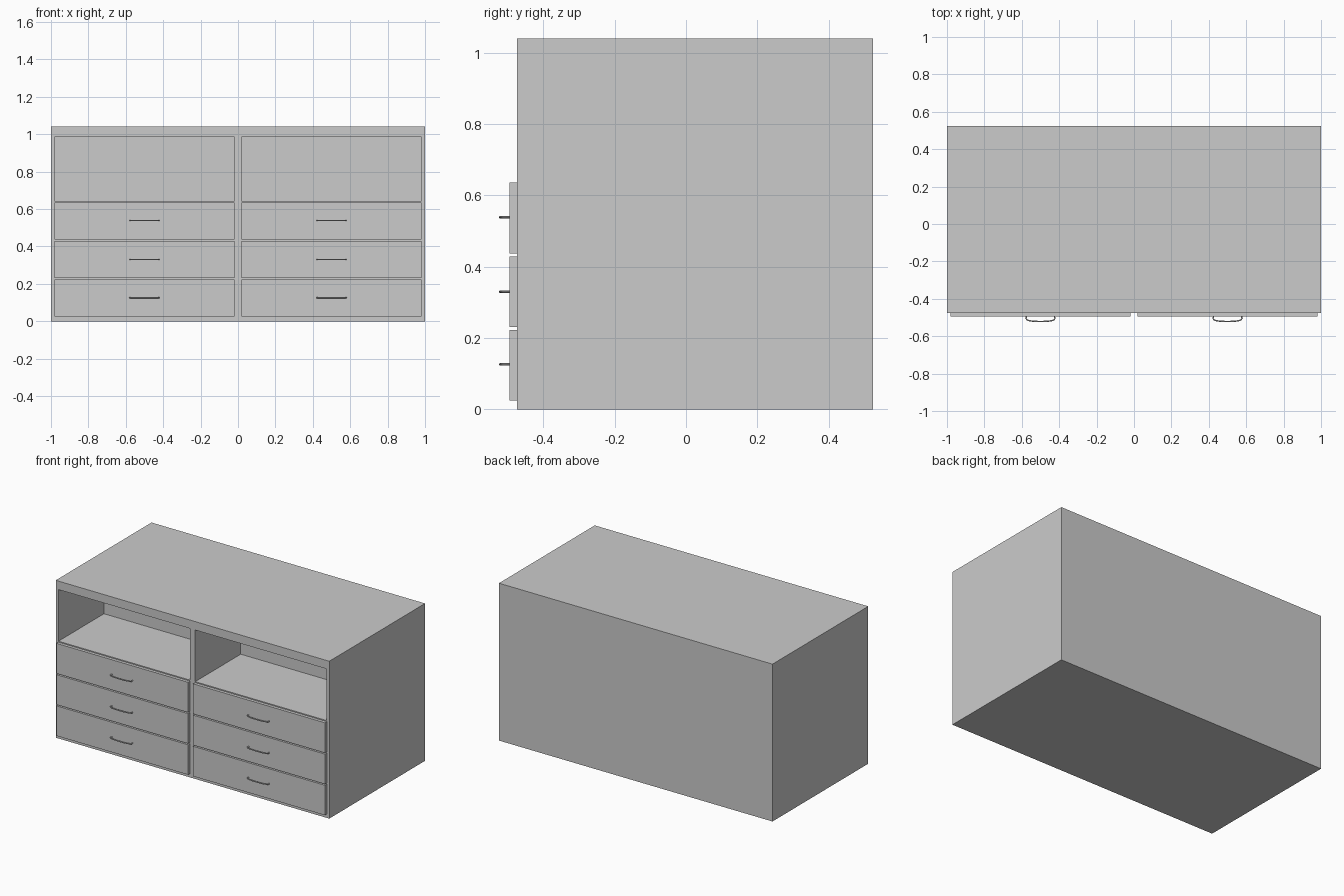
import bpy

if "Cube" in bpy.data.objects:
    bpy.data.objects.remove(bpy.data.objects["Cube"])

FRONT = -0.475          # front plane of the cabinet body
DRAWER_FRONT = -0.495


def box(name, lo, hi):
    bpy.ops.mesh.primitive_cube_add(size=1, location=[(a + b) / 2 for a, b in zip(lo, hi)])
    ob = bpy.context.object
    ob.name = name
    ob.scale = [b - a for a, b in zip(lo, hi)]
    bpy.ops.object.transform_apply(location=False, rotation=False, scale=True)
    return ob


def handle(name, x, z):
    # bowed pull with rounded ends, swept with a thin round section
    pts = [(-0.074, 0.002), (-0.078, -0.009), (-0.072, -0.018), (-0.055, -0.023),
           (-0.028, -0.0257), (0, -0.0263)]
    pts += [(-px, py) for px, py in reversed(pts[:-1])]
    cu = bpy.data.curves.new(name, 'CURVE')
    cu.dimensions = '3D'
    cu.bevel_depth = 0.0037
    cu.bevel_resolution = 2
    cu.use_fill_caps = True
    sp = cu.splines.new('POLY')
    sp.points.add(len(pts) - 1)
    for p, (px, py) in zip(sp.points, pts):
        p.co = (x + px, DRAWER_FRONT + py, z, 1)
    ob = bpy.data.objects.new(name, cu)
    bpy.context.collection.objects.link(ob)
    bpy.ops.object.select_all(action='DESELECT')
    ob.select_set(True)
    bpy.context.view_layer.objects.active = ob
    bpy.ops.object.convert(target='MESH')
    bpy.ops.object.shade_smooth_by_angle()


# Cabinet body with two open niches cut in the top row
body = box("cabinet_body", (-1, FRONT, 0), (1, 0.525, 1.04))
for side, s in (("left", -1), ("right", 1)):
    x0, x1 = sorted((s * 0.02, s * 0.98))
    cutter = box(side + "_niche_cutter", (x0, FRONT - 0.1, 0.643), (x1, 0.0, 0.984))
    cutter.hide_render = True
    mod = body.modifiers.new("niche", 'BOOLEAN')
    mod.operation = 'DIFFERENCE'
    mod.solver = 'EXACT'
    mod.object = cutter
    bpy.context.view_layer.objects.active = body
    bpy.ops.object.modifier_apply(modifier=mod.name)
    bpy.data.objects.remove(cutter)

# Two columns of three drawers, each with a pull
rows = [(0.025, 0.223, 0.126), (0.231, 0.429, 0.33), (0.437, 0.636, 0.539)]
for side, s in (("left", -1), ("right", 1)):
    x0, x1 = sorted((s * 0.018, s * 0.982))
    for i, (z0, z1, zh) in enumerate(rows, 1):
        box(f"{side}_drawer_front_{i}", (x0, DRAWER_FRONT, z0), (x1, FRONT, z1))
        handle(f"{side}_drawer_handle_{i}", s * 0.5, zh)
